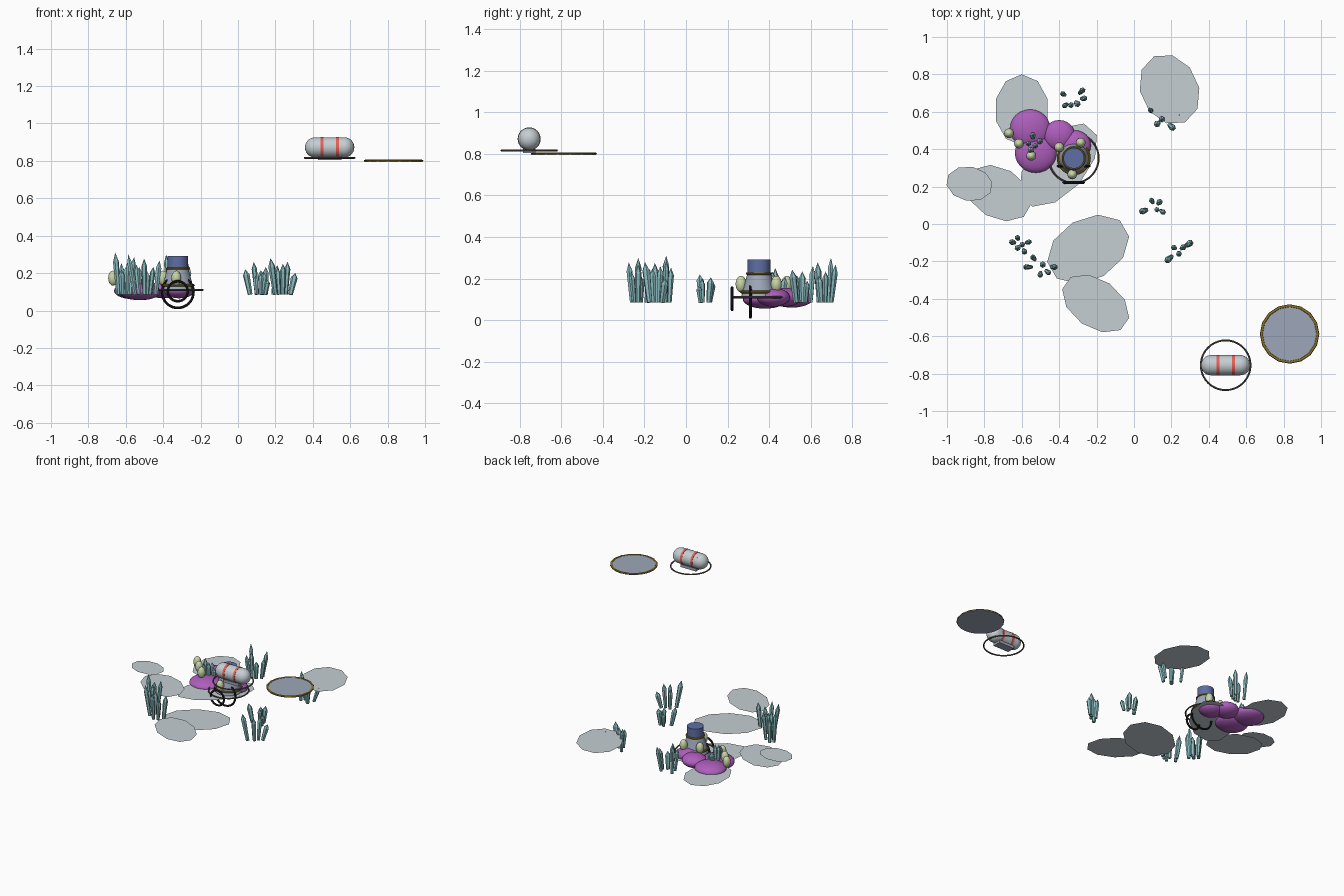
import bpy, bmesh, math, random
from math import pi, radians
from mathutils import Matrix, Vector

random.seed(4)
cube = bpy.data.objects.get("Cube")
if cube:
    bpy.data.objects.remove(cube, do_unlink=True)


def material(name, red, green, blue):
    """Flat colour given in display values, stored as linear."""
    colour = [(c / 255) ** 2.2 for c in (red, green, blue)] + [1]
    mat = bpy.data.materials.new(name)
    mat.use_nodes = True
    mat.diffuse_color = colour
    mat.node_tree.nodes["Principled BSDF"].inputs["Base Color"].default_value = colour
    return mat


pale_grey = material("pale_grey", 196, 205, 210)
steel_grey = material("steel_grey", 156, 166, 184)
crystal_teal = material("crystal_teal", 140, 190, 194)
coral_purple = material("coral_purple", 172, 94, 186)
pod_green = material("pod_green", 200, 212, 166)
brass = material("brass", 138, 116, 42)
cap_blue = material("cap_blue", 94, 110, 162)
band_red = material("band_red", 230, 96, 88)
ring_brown = material("ring_brown", 98, 88, 82)
rotor_black = material("rotor_black", 38, 38, 42)


def finish(name, mat, smooth=True):
    obj = bpy.context.object
    obj.name = name
    obj.data.materials.append(mat)
    if smooth:
        bpy.ops.object.shade_smooth_by_angle(angle=radians(40))
    return obj


def ball(name, mat, place, size):
    bpy.ops.mesh.primitive_uv_sphere_add(segments=24, ring_count=14, radius=1, location=place)
    bpy.context.object.scale = size
    return finish(name, mat)


def cone(name, mat, place, low, high, depth, sides=32, turn=(0, 0, 0)):
    bpy.ops.mesh.primitive_cone_add(vertices=sides, radius1=low, radius2=high, depth=depth,
                                    location=place, rotation=turn)
    return finish(name, mat)


def ring(name, mat, place, radius, thick, turn=(0, 0, 0), sides=40):
    bpy.ops.mesh.primitive_torus_add(major_radius=radius, minor_radius=thick, location=place,
                                     rotation=turn, major_segments=sides, minor_segments=8)
    return finish(name, mat)


def mesh_object(name, bm, mat):
    mesh = bpy.data.meshes.new(name)
    bm.to_mesh(mesh)
    bm.free()
    mesh.materials.append(mat)
    obj = bpy.data.objects.new(name, mesh)
    bpy.context.collection.objects.link(obj)
    return obj


# Flat ground patches: centre, half sizes, turn in degrees
patches = [
    ((-.88, .215, .177), .125, .092, -10),
    ((-.725, .165, .108), .19, .135, -30),
    ((-.205, -.425, .15), .2, .13, -35),
    ((-.245, -.135, .1), .235, .165, 30),
    ((-.6, .61, .105), .145, .19, 0),
    ((.19, .72, .185), .155, .195, 25),
    ((-.405, .315, .1), .27, .15, 48),
]
for place, wide, deep, turn in patches:
    bm = bmesh.new()
    bmesh.ops.create_circle(bm, cap_ends=True, segments=10, radius=1)
    bm.transform(Matrix.Translation(place) @ Matrix.Rotation(radians(turn), 4, "Z")
                 @ Matrix.Diagonal((wide, deep, 1, 1)))
    mesh_object("ground_patch", bm, pale_grey)


# Crystal clusters: tallest tip, then the spots where the crystals stand
def crystal(bm, foot, tip, radius):
    axis = tip - foot
    frame = axis.to_track_quat("Z", "Y").to_matrix()
    rings = []
    for along, size in ((0, .7), (.78, 1)):
        rings.append([bm.verts.new(foot + axis * along + frame @ Vector(
            (math.cos(i * pi / 3), math.sin(i * pi / 3), 0)) * radius * size) for i in range(6)])
    point = bm.verts.new(tip)
    low, high = rings
    bm.faces.new(low[::-1])
    for i in range(6):
        j = (i + 1) % 6
        bm.faces.new((low[i], low[j], high[j], high[i]))
        bm.faces.new((high[i], high[j], point))


clusters = [
    (.3, [(-.37, .69), (-.36, .64), (-.335, .64), (-.31, .65), (-.29, .7), (-.28, .67)]),
    (.26, [(.1, .6), (.13, .54), (.19, .53), (.21, .575), (.15, .56)]),
    (.22, [(.065, .075), (.1, .115), (.13, .11), (.145, .07), (.12, .08)]),
    (.28, [(.2, -.175), (.22, -.13), (.255, -.13), (.28, -.115), (.24, -.155)]),
    (.31, [(-.64, -.1), (-.62, -.08), (-.575, -.1), (-.62, -.125), (-.59, -.14), (-.6, -.11)]),
    (.3, [(-.55, -.23), (-.53, -.19), (-.5, -.26), (-.49, -.22), (-.44, -.23), (-.47, -.25)]),
    (.25, [(-.56, .43), (-.54, .46), (-.53, .42), (-.51, .44), (-.55, .4)]),
]
for top, spots in clusters:
    bm = bmesh.new()
    middle = sum((Vector(s) for s in spots), Vector((0, 0))) / len(spots)
    for n, spot in enumerate(spots):
        lean = (Vector(spot) - middle) * random.uniform(.2, .7)
        height = top - (top - .08) * (0, .25, .1, .4, .15, .3)[n]
        foot = Vector((*spot, .085))
        crystal(bm, foot, Vector((spot[0] + lean.x, spot[1] + lean.y, height)),
                random.uniform(.014, .019))
    mesh_object("crystal_cluster", bm, crystal_teal)

# Coral mounds
for x, y, wide, z in ((-.555, .51, .108, .105), (-.4, .475, .085, .11),
                      (-.525, .38, .112, .1), (-.315, .42, .085, .11)):
    ball("coral_mound", coral_purple, (x, y, z), (wide, wide * .95, .045))

# Seed pods on the coral and around the tower
for x, y in ((-.668, .485), (-.615, .43), (-.55, .365),
             (-.285, .435), (-.33, .265), (-.4, .41)):
    ball("seed_pod", pod_green, (x, y, .173), (.026, .026, .04))

# Tower
centre_x, centre_y = -.322, .352
cone("tower_body", steel_grey, (centre_x, centre_y, .165), .088, .057, .115)
cone("tower_cap", cap_blue, (centre_x, centre_y, .257), .055, .055, .07)
ring("lower_collar", brass, (centre_x, centre_y, .135), .084, .007)
ring("upper_collar", brass, (centre_x, centre_y, .224), .058, .006)
ring("tower_hoop", ring_brown, (centre_x, centre_y, .11), .133, .005)

# Upright hoops in front of the tower
upright = (pi / 2, 0, 0)
ring("large_front_hoop", rotor_black, (centre_x, .31, .098), .084, .007, upright)
ring("small_front_hoop", rotor_black, (centre_x, .222, .103), .053, .007, upright)

# Floating tank: capsule with bands, saddle and hoop
tank_x, tank_y, tank_z = .49, -.755, .872
sideways = (0, pi / 2, 0)
cone("tank_body", pale_grey, (tank_x, tank_y, tank_z), .054, .054, .156, turn=sideways)
for side in (-1, 1):
    ball("tank_end", pale_grey, (tank_x + side * .078, tank_y, tank_z), (.054,) * 3)
    cone("tank_band", band_red, (tank_x + side * .042, tank_y, tank_z), .0555, .0555, .016,
         turn=sideways)
bpy.ops.mesh.primitive_cube_add(size=1, location=(tank_x, tank_y, .814))
bpy.context.object.scale = (.125, .06, .02)
finish("tank_saddle", steel_grey, smooth=False)
ring("tank_hoop", ring_brown, (tank_x, tank_y, .816), .133, .005)

# Floating landing disc with a brass rim
cone("landing_disc", steel_grey, (.832, -.588, .799), .155, .155, .008)
rim = ring("disc_rim", brass, (.832, -.588, .801), .151, .008, sides=16)
rim.scale.z = .7
